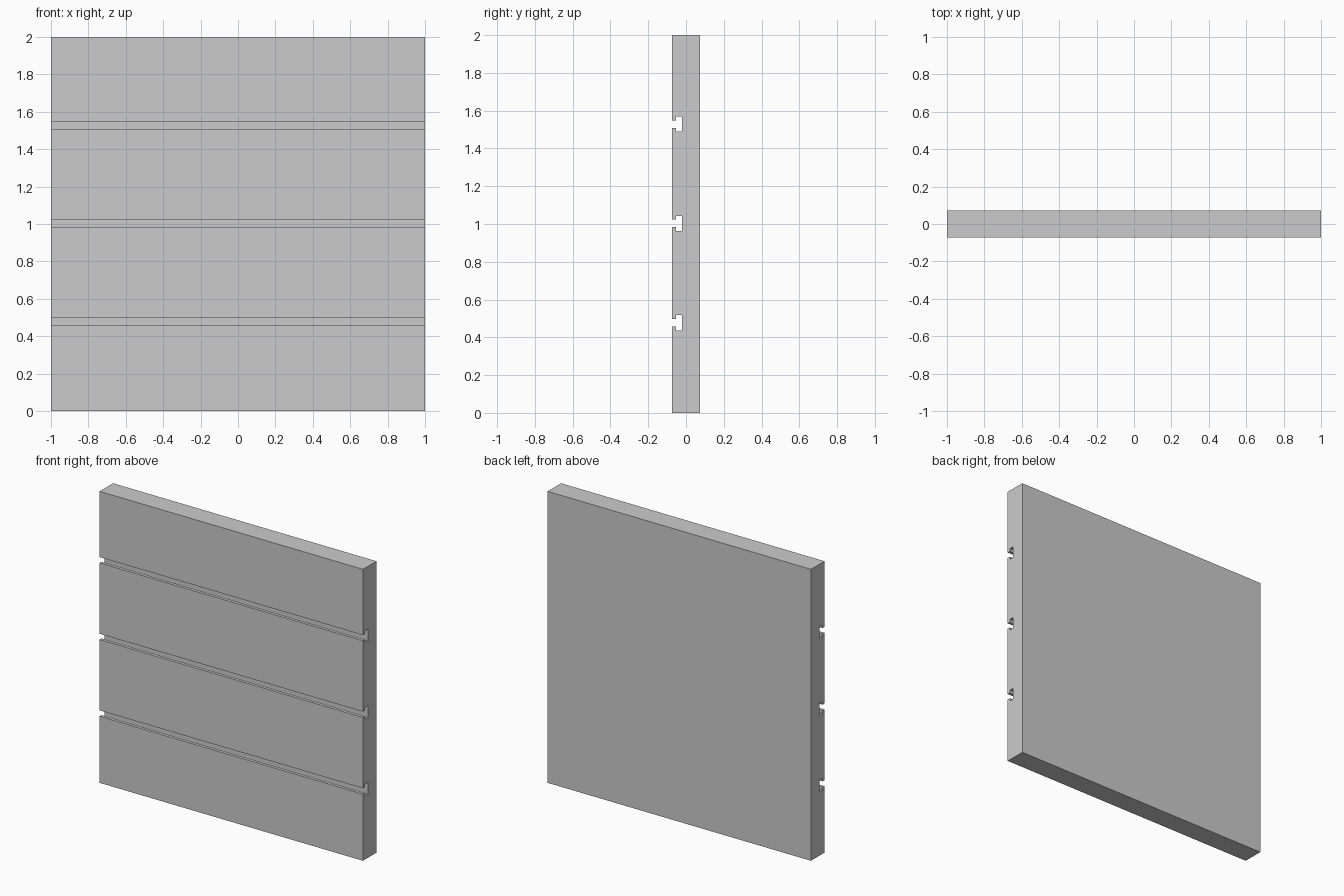
import bpy, bmesh

if "Cube" in bpy.data.objects:
    bpy.data.objects.remove(bpy.data.objects["Cube"])

HALF_W, HALF_T, HEIGHT = 1.0, 0.073, 2.0
SLOT_CENTRES = (0.477, 1.003, 1.529)
MOUTH, CAVITY = 0.02, 0.04          # half heights of slot mouth and inner cavity
LIP_Y, BACK_Y = -0.052, -0.021      # depth of the lip and of the slot floor


def slot(z):
    """T-shaped slot outline, bottom to top, as (y, z)."""
    return [(-HALF_T, z - MOUTH), (LIP_Y, z - MOUTH), (LIP_Y, z - CAVITY),
            (BACK_Y, z - CAVITY), (BACK_Y, z + CAVITY), (LIP_Y, z + CAVITY),
            (LIP_Y, z + MOUTH), (-HALF_T, z + MOUTH)]


# Side profile of the panel with its slots
profile = [(HALF_T, HEIGHT), (HALF_T, 0), (-HALF_T, 0)]
for centre in SLOT_CENTRES:
    profile += slot(centre)
profile.append((-HALF_T, HEIGHT))

# Extrude the profile across the full width
bm = bmesh.new()
end = bm.faces.new([bm.verts.new((-HALF_W, y, z)) for y, z in profile])
grown = bmesh.ops.extrude_face_region(bm, geom=[end], use_keep_orig=True)
moved = [v for v in grown["geom"] if isinstance(v, bmesh.types.BMVert)]
bmesh.ops.translate(bm, verts=moved, vec=(2 * HALF_W, 0, 0))
bmesh.ops.recalc_face_normals(bm, faces=bm.faces)

mesh = bpy.data.meshes.new("slatwall_panel")
bm.to_mesh(mesh)
bm.free()
panel = bpy.data.objects.new("slatwall_panel", mesh)
bpy.context.collection.objects.link(panel)
